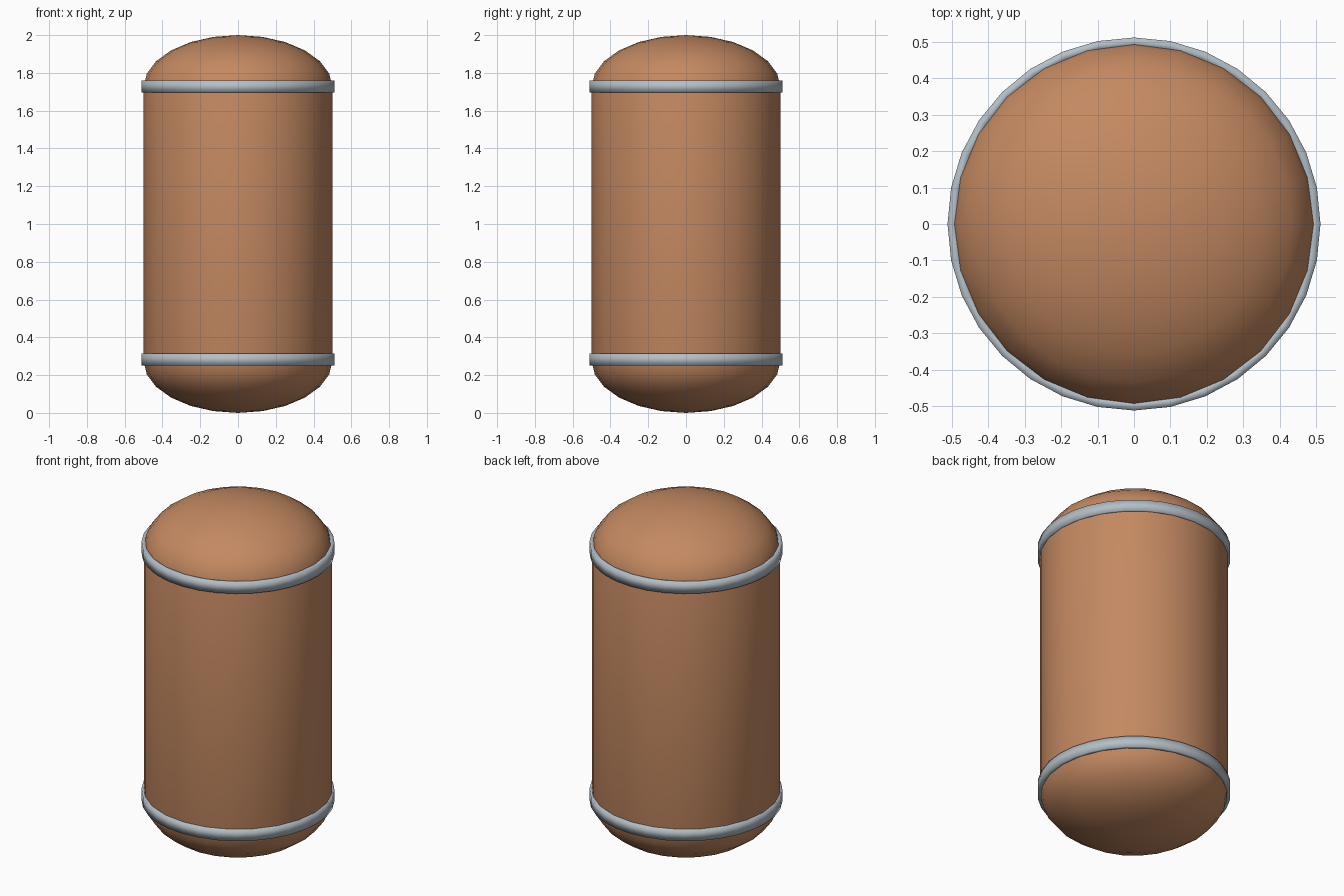
import bpy
import bmesh
from math import sin, cos, pi

cube = bpy.data.objects.get("Cube")
if cube:
    bpy.data.objects.remove(cube, do_unlink=True)


def material(name, rgb):
    mat = bpy.data.materials.new(name)
    mat.use_nodes = True
    mat.diffuse_color = (*rgb, 1)
    mat.node_tree.nodes["Principled BSDF"].inputs["Base Color"].default_value = (*rgb, 1)
    return mat


def lathe(name, profile, sides, mat, closed=False):
    """Spin a (radius, height) profile around z."""
    bm = bmesh.new()
    verts = [bm.verts.new((r, 0, z)) for r, z in profile]
    pairs = list(zip(verts, verts[1:]))
    if closed:
        pairs.append((verts[-1], verts[0]))
    edges = [bm.edges.new(pair) for pair in pairs]
    bmesh.ops.spin(bm, geom=verts + edges, cent=(0, 0, 0), axis=(0, 0, 1),
                   angle=2 * pi, steps=sides, use_duplicate=False)
    bmesh.ops.remove_doubles(bm, verts=bm.verts, dist=0.0005)
    bmesh.ops.recalc_face_normals(bm, faces=bm.faces)
    mesh = bpy.data.meshes.new(name)
    bm.to_mesh(mesh)
    bm.free()
    mesh.materials.append(mat)
    mesh.shade_smooth()
    obj = bpy.data.objects.new(name, mesh)
    bpy.context.collection.objects.link(obj)
    return obj


copper = material("copper brown", (0.55, 0.25, 0.12))
steel = material("steel grey", (0.45, 0.52, 0.57))

# Capsule body: straight wall with a flattened dome at each end
RADIUS, DOME, STEPS = 0.5, 0.275, 6
angles = [i * pi / 2 / STEPS for i in range(STEPS + 1)]
top = [(RADIUS * cos(a), 2 - DOME + DOME * sin(a)) for a in angles]
bottom = [(r, 2 - z) for r, z in reversed(top)]
lathe("tank_body", bottom + top, 24, copper)

# Bands around both seams
for name, z in (("lower_band", 0.282), ("upper_band", 1.727)):
    h = 0.032
    lathe(name, [(0.485, z - h), (0.511, z - h), (0.511, z + h), (0.485, z + h)],
          32, steel, closed=True)
